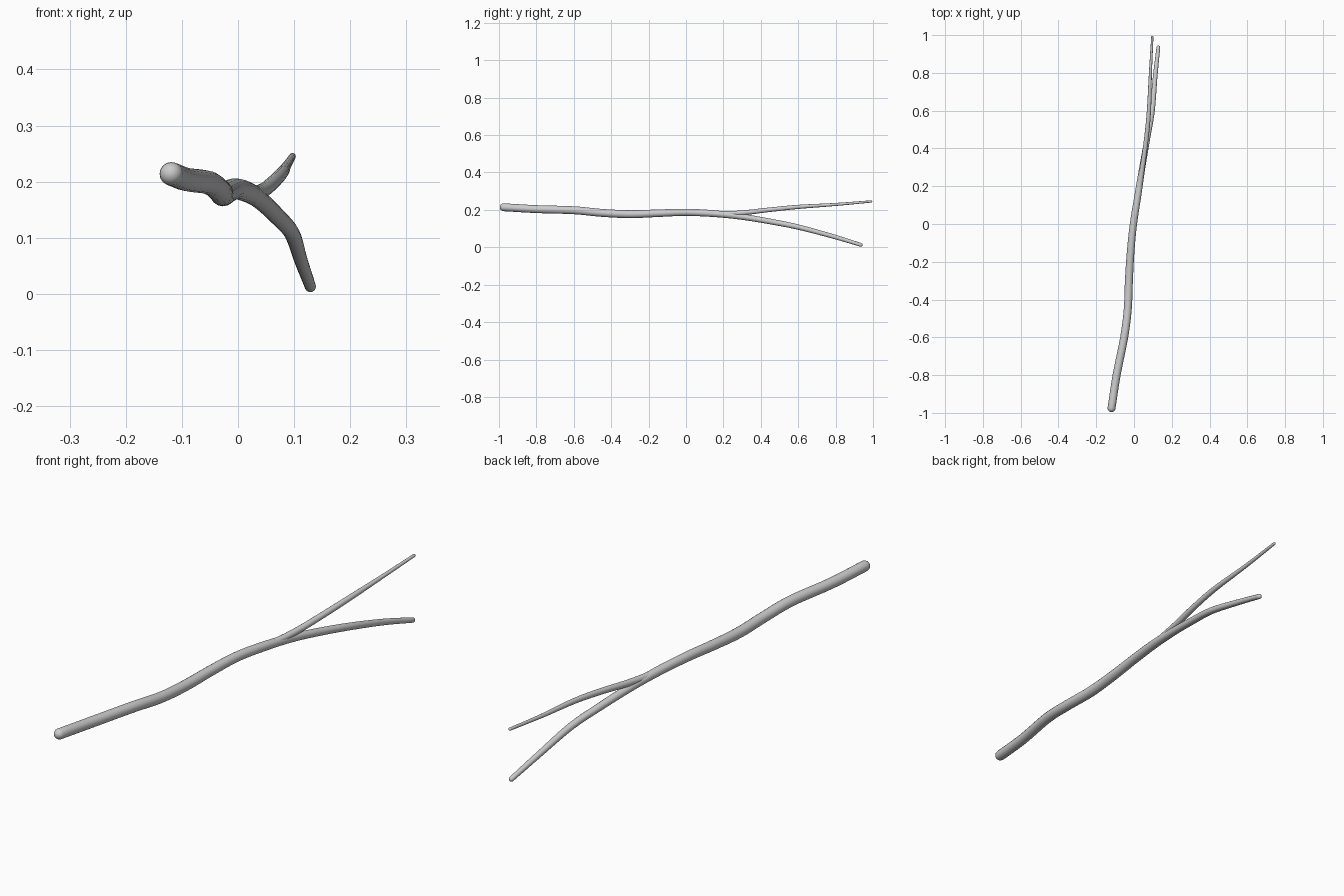
import bpy, bmesh, math
from mathutils import Vector

if "Cube" in bpy.data.objects:
    bpy.data.objects.remove(bpy.data.objects["Cube"])

SIDES, STEPS = 16, 5


def smooth_path(pts):
    # Catmull-Rom through (x, y, z, radius) points
    p = [Vector(q) for q in pts]
    p = [2 * p[0] - p[1]] + p + [2 * p[-1] - p[-2]]
    out = []
    for i in range(1, len(p) - 2):
        a, b, c, d = p[i - 1:i + 3]
        for s in range(STEPS):
            t = s / STEPS
            out.append(0.5 * (2 * b + (c - a) * t + (2 * a - 5 * b + 4 * c - d) * t * t
                              + (3 * b - a - 3 * c + d) * t ** 3))
    return out + [p[-2]]


def limb(name, pts):
    path = smooth_path(pts)
    rings = [(q.xyz, q.w) for q in path]
    tans = [(path[min(i + 1, len(path) - 1)].xyz - path[max(i - 1, 0)].xyz).normalized()
            for i in range(len(path))]

    # rounded ends
    def cap(i, sign):
        c, r = rings[i]
        return [(c + tans[i] * sign * r * math.sin(a), r * math.cos(a))
                for a in (math.radians(k) for k in (25, 50, 72))]
    start, end = cap(0, -1), cap(-1, 1)
    tip0 = rings[0][0] - tans[0] * rings[0][1]
    tip1 = rings[-1][0] + tans[-1] * rings[-1][1]
    tans = [tans[0]] * 3 + tans + [tans[-1]] * 3
    rings = start[::-1] + rings + end

    bm = bmesh.new()
    loops = []
    for (c, r), t in zip(rings, tans):
        u = Vector((0, 0, 1)).cross(t).normalized()
        v = t.cross(u)
        loops.append([bm.verts.new(c + r * (u * math.cos(a) + v * math.sin(a)))
                      for a in (2 * math.pi * k / SIDES for k in range(SIDES))])
    v0, v1 = bm.verts.new(tip0), bm.verts.new(tip1)
    for k in range(SIDES):
        n = (k + 1) % SIDES
        for a, b in zip(loops, loops[1:]):
            bm.faces.new((a[k], a[n], b[n], b[k]))
        bm.faces.new((v0, loops[0][n], loops[0][k]))
        bm.faces.new((v1, loops[-1][k], loops[-1][n]))
    bmesh.ops.recalc_face_normals(bm, faces=bm.faces)
    for f in bm.faces:
        f.smooth = True
    mesh = bpy.data.meshes.new(name)
    bm.to_mesh(mesh)
    bm.free()
    ob = bpy.data.objects.new(name, mesh)
    bpy.context.collection.objects.link(ob)
    return ob


# main stem, running on into the thicker drooping fork
limb("main_stem", [
    (-0.119, -0.975, 0.214, 0.021), (-0.092, -0.80, 0.204, 0.021),
    (-0.052, -0.60, 0.198, 0.021), (-0.033, -0.45, 0.184, 0.021),
    (-0.027, -0.30, 0.177, 0.021), (-0.018, -0.15, 0.182, 0.020),
    (-0.003, 0.00, 0.187, 0.019), (0.022, 0.16, 0.179, 0.018),
    (0.044, 0.30, 0.163, 0.016), (0.070, 0.45, 0.138, 0.015),
    (0.096, 0.60, 0.108, 0.014), (0.112, 0.78, 0.060, 0.012),
    (0.129, 0.935, 0.013, 0.010)])

# thinner fork rising from the stem
limb("upper_twig", [
    (0.012, 0.10, 0.184, 0.014), (0.029, 0.20, 0.179, 0.014),
    (0.046, 0.31, 0.185, 0.013), (0.065, 0.45, 0.201, 0.012),
    (0.079, 0.60, 0.216, 0.011), (0.087, 0.80, 0.229, 0.008),
    (0.097, 0.99, 0.245, 0.006)])
